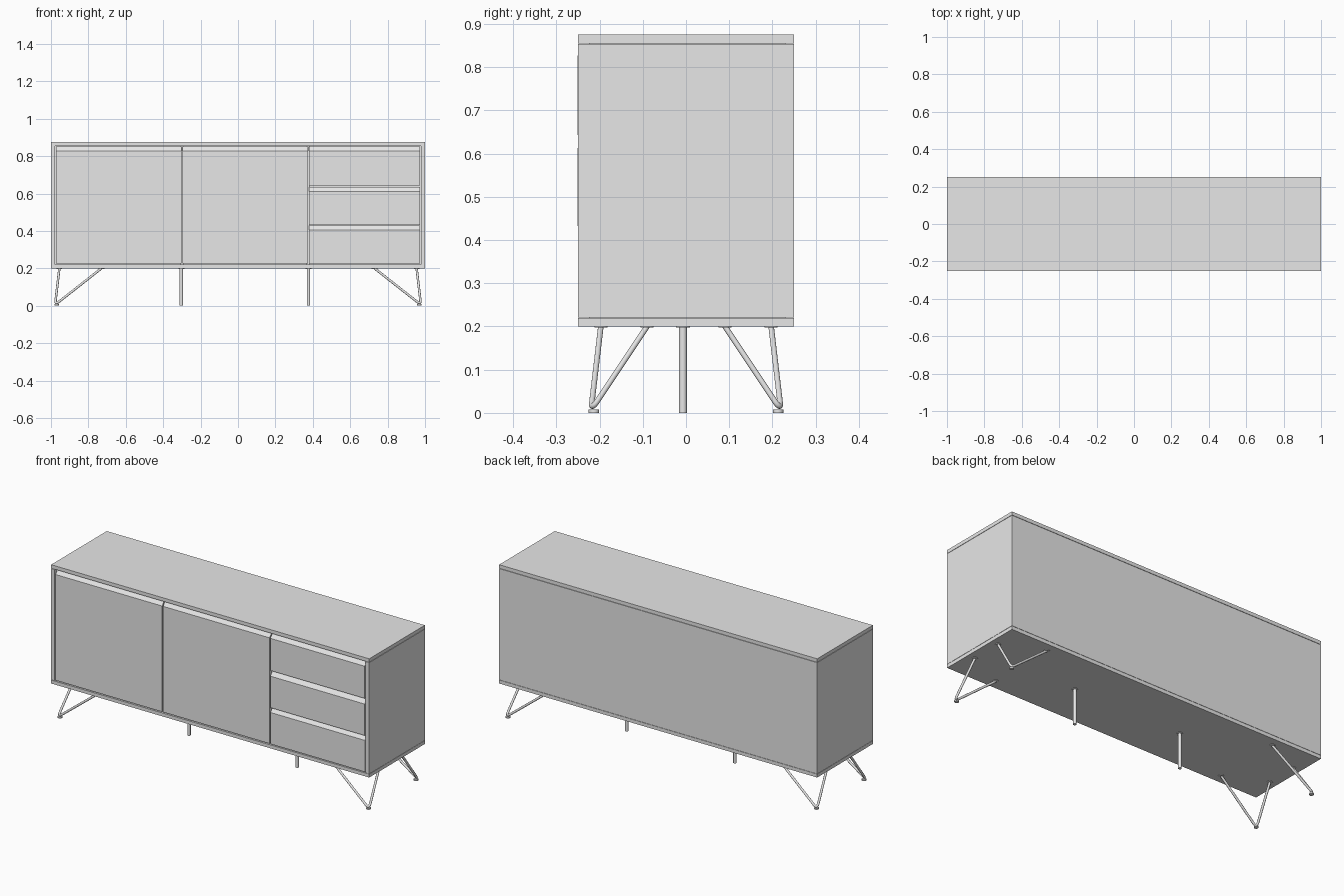
import bpy, bmesh
from mathutils import Vector

cube = bpy.data.objects.get("Cube")
if cube:
    bpy.data.objects.remove(cube, do_unlink=True)

GREY = (0.8, 0.8, 0.8, 1)
grey = bpy.data.materials.new("light grey")
grey.use_nodes = True
grey.diffuse_color = GREY
grey.node_tree.nodes["Principled BSDF"].inputs["Base Color"].default_value = GREY


def prism(name, outline, push):
    """Extrude a closed planar outline along a vector."""
    bm = bmesh.new()
    face = bm.faces.new([bm.verts.new(p) for p in outline])
    new = bmesh.ops.extrude_face_region(bm, geom=[face])["geom"]
    bmesh.ops.translate(bm, vec=push, verts=[g for g in new if isinstance(g, bmesh.types.BMVert)])
    bmesh.ops.recalc_face_normals(bm, faces=bm.faces)
    mesh = bpy.data.meshes.new(name)
    bm.to_mesh(mesh)
    bm.free()
    mesh.materials.append(grey)
    obj = bpy.data.objects.new(name, mesh)
    bpy.context.collection.objects.link(obj)
    return obj


def board(name, x0, x1, y0, y1, z0, z1):
    corners = [(x0, y0, z0), (x1, y0, z0), (x1, y1, z0), (x0, y1, z0)]
    return prism(name, corners, (0, 0, z1 - z0))


def front_panel(name, x0, x1, z0, z1, y):
    """Door or drawer front with a sloped finger grip along its top."""
    back = y + 0.024
    side = [(x0, y, z0), (x0, y, z1 - 0.025), (x0, y + 0.02, z1), (x0, back, z1), (x0, back, z0)]
    return prism(name, side, (x1 - x0, 0, 0))


def rod(name, x, y, z0, z1, radius):
    bpy.ops.mesh.primitive_cylinder_add(vertices=24, radius=radius, depth=z1 - z0,
                                        location=(x, y, (z0 + z1) / 2))
    obj = bpy.context.object
    obj.name = name
    obj.data.materials.append(grey)
    bpy.ops.object.shade_smooth_by_angle()


# Cabinet: top, base and a U-shaped wall round the sides and back
board("top_board", -1, 1, -0.25, 0.25, 0.855, 0.875)
board("base_board", -1, 1, -0.25, 0.25, 0.2, 0.2195)
wall = [(-1, -0.25), (-0.978, -0.25), (-0.978, 0.23), (0.978, 0.23),
        (0.978, -0.25), (1, -0.25), (1, 0.25), (-1, 0.25)]
prism("side_and_back_walls", [(x, y, 0.221) for x, y in wall], (0, 0, 0.632))

# Inner dividers behind the gaps
for name, x in (("door_divider", -0.3), ("drawer_divider", 0.376)):
    board(name, x - 0.01, x + 0.01, -0.224, 0.23, 0.2195, 0.855)

# Doors and drawer fronts
front_panel("right_door", -0.973, -0.303, 0.225, 0.851, -0.249)
front_panel("left_door", -0.297, 0.373, 0.225, 0.851, -0.249)
front_panel("top_drawer", 0.379, 0.973, 0.643, 0.851, -0.2515)
front_panel("middle_drawer", 0.379, 0.973, 0.432, 0.636, -0.2515)
front_panel("bottom_drawer", 0.379, 0.973, 0.225, 0.429, -0.25)

# Hairpin legs wrapping each corner
for side, sx in (("right", -1), ("left", 1)):
    for end, sy in (("front", -1), ("back", 1)):
        name = f"{end}_{side}_"
        corner, top_a, top_b = (Vector((sx * x, sy * y, z)) for x, y, z in
                                ((0.978, 0.22, 0.005), (0.955, 0.09, 0.2), (0.73, 0.197, 0.2)))
        start = corner + (top_a - corner).normalized() * 0.03
        stop = corner + (top_b - corner).normalized() * 0.03
        bend = [start * (1 - t) ** 2 + corner * 2 * t * (1 - t) + stop * t * t
                for t in (i / 8 for i in range(9))]
        path = [top_a, *bend, top_b]
        curve = bpy.data.curves.new(name + "hairpin_leg", "CURVE")
        curve.dimensions = "3D"
        curve.bevel_depth = 0.0065
        curve.bevel_resolution = 4
        curve.use_fill_caps = True
        spline = curve.splines.new("POLY")
        spline.points.add(len(path) - 1)
        for point, co in zip(spline.points, path):
            point.co = (*co, 1)
        curve.materials.append(grey)
        leg = bpy.data.objects.new(name + "hairpin_leg", curve)
        bpy.context.collection.objects.link(leg)
        rod(name + "foot_pad", sx * 0.97, sy * 0.213, 0, 0.008, 0.012)
        for label, top in (("inner", top_a), ("outer", top_b)):
            rod(name + label + "_mount", top.x, top.y, 0.197, 0.2, 0.015)

# Straight legs under the middle
for name, x in (("middle_right_leg", -0.303), ("middle_left_leg", 0.377)):
    rod(name, x, -0.007, 0, 0.2, 0.009)
    rod(name + "_mount", x, -0.007, 0.197, 0.2, 0.016)
